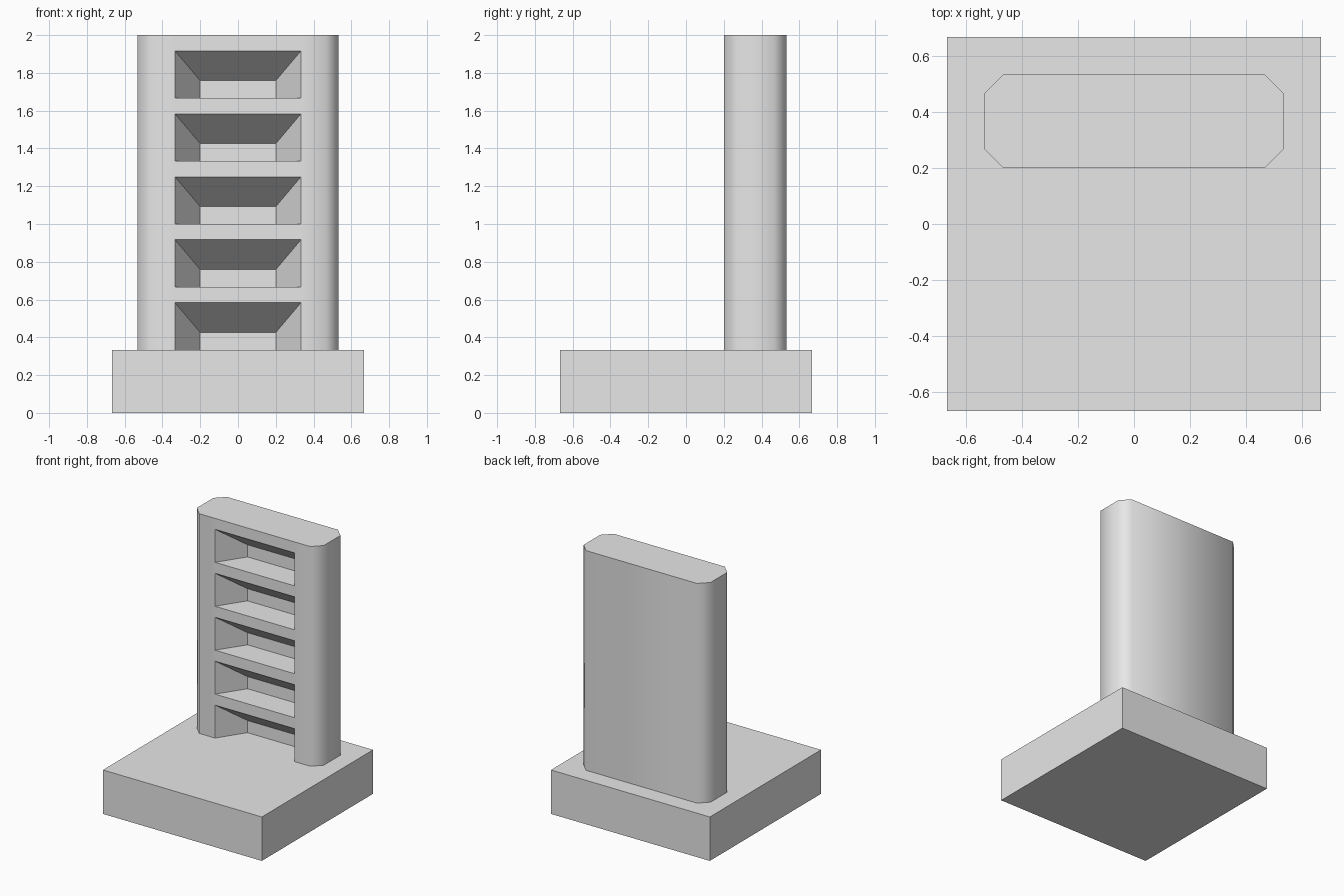
import bpy
import bmesh
import math

if "Cube" in bpy.data.objects:
    bpy.data.objects.remove(bpy.data.objects["Cube"], do_unlink=True)

grey = bpy.data.materials.new("plain grey")
grey.use_nodes = True
colour = (0.8, 0.8, 0.8, 1)
grey.diffuse_color = colour
grey.node_tree.nodes["Principled BSDF"].inputs["Base Color"].default_value = colour

THIRD = 1 / 3
BASE_TOP, TOP = THIRD, 2.0
FRONT, BACK = 0.2, 0.533
HALF, BEVEL = 0.533, 0.067
EDGE = HALF - BEVEL
OPEN, INNER = THIRD, 0.2               # slot half widths at mouth and at back
OPEN_H, INNER_H, DEPTH = 0.25, 0.092, 0.2

# Square base
bpy.ops.mesh.primitive_cube_add(size=1, location=(0, 0, BASE_TOP / 2))
base = bpy.context.object
base.name = "base"
base.scale = (4 * THIRD, 4 * THIRD, BASE_TOP)
bpy.ops.object.transform_apply(location=False, rotation=False, scale=True)
base.data.materials.append(grey)

# Upright slab with a chamfered outline and five tapered slots
bm = bmesh.new()


def face(points):
    bm.faces.new([bm.verts.new(p) for p in points])


slots = [BASE_TOP + i * THIRD for i in range(5)]
levels = [z for s in slots for z in (s, s + OPEN_H)] + [TOP]

# Outer sides and back, from one front edge round to the other
outline = [(EDGE, FRONT), (HALF, FRONT + BEVEL), (HALF, BACK - BEVEL), (EDGE, BACK)]
outline += [(-x, y) for x, y in reversed(outline)]
for (x1, y1), (x2, y2) in zip(outline, outline[1:]):
    face([(x1, y1, BASE_TOP), (x2, y2, BASE_TOP), (x2, y2, TOP), (x1, y1, TOP)])

# Top, and underside notched by the lowest slot
face([(x, y, TOP) for x, y in outline + [(-OPEN, FRONT), (OPEN, FRONT)]])
notch = [(-OPEN, FRONT), (-INNER, FRONT + DEPTH), (INNER, FRONT + DEPTH), (OPEN, FRONT)]
face([(x, y, BASE_TOP) for x, y in outline + notch])

# Front posts beside the slots
for side in (-1, 1):
    face([(side * EDGE, FRONT, TOP), (side * EDGE, FRONT, BASE_TOP)]
         + [(side * OPEN, FRONT, z) for z in levels])

for i, z in enumerate(slots):
    y = FRONT + DEPTH
    mouth = [(-OPEN, FRONT, z), (OPEN, FRONT, z),
             (OPEN, FRONT, z + OPEN_H), (-OPEN, FRONT, z + OPEN_H)]
    inner = [(-INNER, y, z), (INNER, y, z),
             (INNER, y, z + INNER_H), (-INNER, y, z + INNER_H)]
    face(inner)
    for k in range(4):
        if i or k:                      # the base closes the lowest slot
            n = (k + 1) % 4
            face([mouth[k], mouth[n], inner[n], inner[k]])
    # Front rail above the slot
    low, high = z + OPEN_H, levels[2 * i + 2]
    face([(-OPEN, FRONT, low), (OPEN, FRONT, low),
          (OPEN, FRONT, high), (-OPEN, FRONT, high)])

bmesh.ops.remove_doubles(bm, verts=bm.verts, dist=0.0001)
bmesh.ops.recalc_face_normals(bm, faces=bm.faces)
mesh = bpy.data.meshes.new("slotted_upright")
bm.to_mesh(mesh)
bm.free()
mesh.materials.append(grey)
upright = bpy.data.objects.new("slotted_upright", mesh)
bpy.context.collection.objects.link(upright)

# Rounded shading across the chamfers, crisp slots and ends
bpy.ops.object.select_all(action="DESELECT")
upright.select_set(True)
bpy.context.view_layer.objects.active = upright
bpy.ops.object.shade_smooth_by_angle(angle=math.radians(48))
